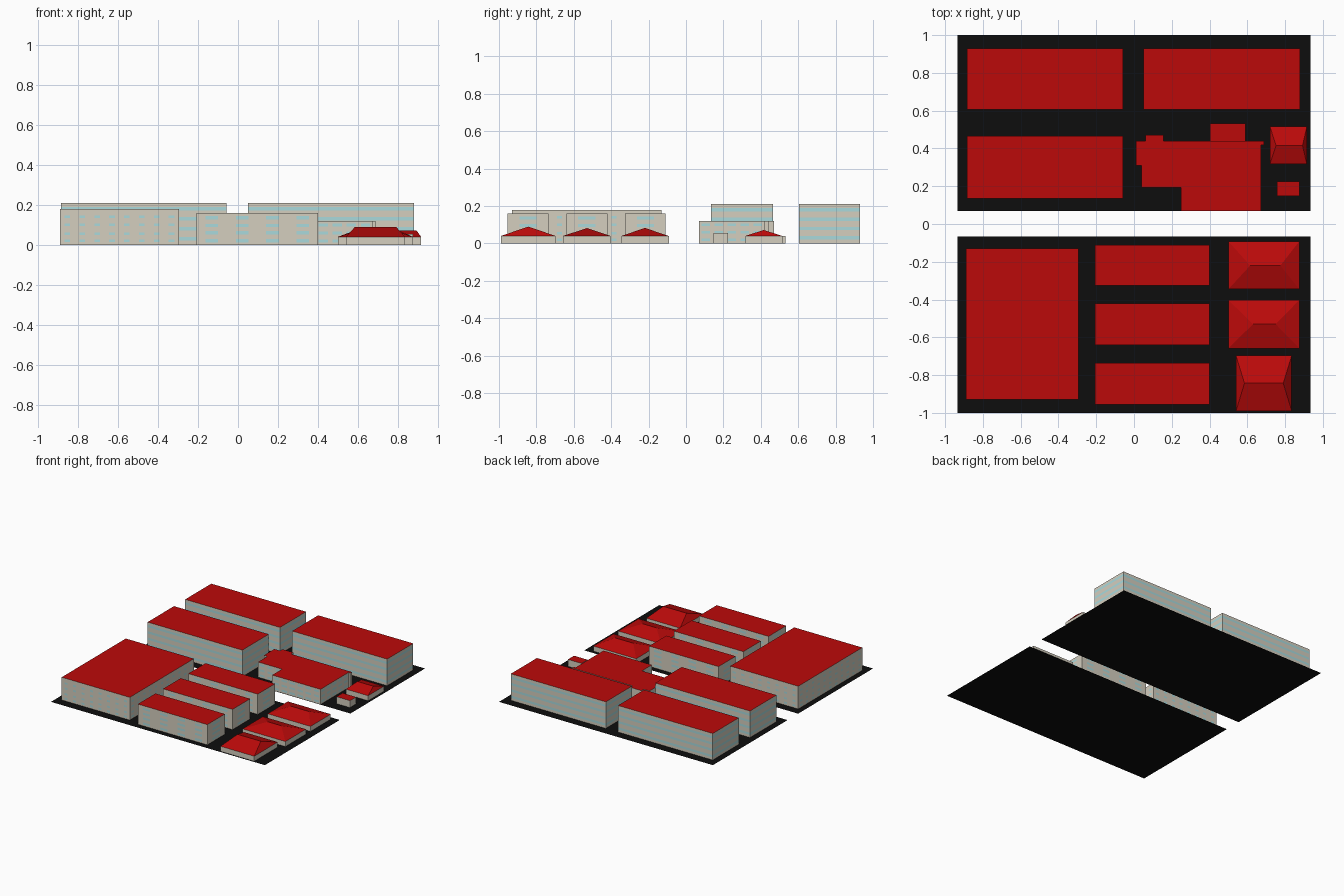
import bpy, bmesh
from mathutils import Vector

if "Cube" in bpy.data.objects:
    bpy.data.objects.remove(bpy.data.objects["Cube"])


def material(name, rgb):
    m = bpy.data.materials.new(name)
    m.diffuse_color = (*rgb, 1)
    m.use_nodes = True
    m.node_tree.nodes["Principled BSDF"].inputs["Base Color"].default_value = m.diffuse_color
    return m


WALL = material("wall", (0.66, 0.62, 0.52))
ROOF = material("roof", (0.5, 0.003, 0.003))
GLASS = material("glass", (0.4, 0.7, 0.72))
TARMAC = material("tarmac", (0.004, 0.004, 0.004))


def finish(name, bm, mats):
    me = bpy.data.meshes.new(name)
    bm.to_mesh(me)
    bm.free()
    for m in mats:
        me.materials.append(m)
    ob = bpy.data.objects.new(name, me)
    bpy.context.collection.objects.link(ob)
    return ob


def face(bm, pts, slot=0):
    f = bm.faces.new([bm.verts.new(p) for p in pts])
    f.material_index = slot


def rect(x0, x1, y0, y1):
    return [(x0, y0), (x1, y0), (x1, y1), (x0, y1)]


def block(name, outline, h, rows=(), pitch=None, fill=1.0, tall=0.02):
    """Flat-roofed building: walls, roof and rows of window panes."""
    bm = bmesh.new()
    n = len(outline)
    low = [bm.verts.new((x, y, 0)) for x, y in outline]
    top = [bm.verts.new((x, y, h)) for x, y in outline]
    for i in range(n):
        j = (i + 1) % n
        bm.faces.new((low[i], low[j], top[j], top[i]))
    bm.faces.new(top).material_index = 1
    # Window panes just proud of each wall
    for i in range(n):
        a = Vector((*outline[i], 0))
        b = Vector((*outline[(i + 1) % n], 0))
        length = (b - a).length
        if length < 0.1:
            continue
        d = (b - a) / length
        out = Vector((d.y, -d.x, 0)) * 0.0008
        count = max(1, round(length / pitch)) if pitch else 1
        step = length / count
        for z in rows:
            for k in range(count):
                p = a + out + d * step * (k + 0.5 - fill / 2)
                q = p + d * step * fill
                z0, z1 = Vector((0, 0, z - tall / 2)), Vector((0, 0, z + tall / 2))
                face(bm, (p + z0, q + z0, q + z1, p + z1), 2)
    return finish(name, bm, (WALL, ROOF, GLASS))


def house(name, x0, x1, y0, y1, r0, r1, ry, peak, eave=0.04):
    """Small house with a hipped roof; the ridge runs from r0 to r1 at ry."""
    block(name + "_walls", rect(x0, x1, y0, y1), eave)
    bm = bmesh.new()
    a, b, c, d = [bm.verts.new((x, y, eave)) for x, y in rect(x0, x1, y0, y1)]
    e, f = [bm.verts.new((x, ry, peak)) for x in (r0, r1)]
    for vs in ((a, b, f, e), (b, c, f), (c, d, e, f), (d, a, e)):
        bm.faces.new(vs)
    finish(name + "_roof", bm, (ROOF,))


# Two ground plates with the street gap between them
for name, y0, y1 in (("north_ground", 0.068, 1.0), ("south_ground", -1.0, -0.065)):
    bm = bmesh.new()
    face(bm, [(x, y, 0) for x, y in rect(-0.935, 0.935, y0, y1)])
    finish(name, bm, (TARMAC,))

# Tall blocks with continuous window bands
bands = (0.03, 0.08, 0.13, 0.18)
for name, r in (("northwest_block", (-0.885, -0.057, 0.605, 0.93)),
                ("northeast_block", (0.05, 0.88, 0.605, 0.93)),
                ("west_block", (-0.885, -0.057, 0.135, 0.465))):
    block(name, rect(*r), 0.21, bands, tall=0.018)

# Big southwest block and three terraces with separate windows
block("southwest_block", rect(-0.89, -0.295, -0.93, -0.13), 0.18,
      (0.02, 0.055, 0.1, 0.14), 0.075, 0.38, 0.014)
for i, (y0, y1) in enumerate(((-0.325, -0.11), (-0.64, -0.42), (-0.955, -0.735))):
    block(f"terrace_{i + 1}", rect(-0.207, 0.4, y0, y1), 0.16,
          (0.02, 0.06, 0.097, 0.135), 0.15, 0.42, 0.016)

# Central stepped building with its low annexe and a shed
central = [(0.25, 0.07), (0.672, 0.07), (0.672, 0.418), (0.687, 0.418),
           (0.687, 0.44), (0.155, 0.44), (0.155, 0.47), (0.06, 0.47),
           (0.06, 0.44), (0.01, 0.44), (0.01, 0.31), (0.04, 0.31),
           (0.04, 0.193), (0.25, 0.193)]
block("central_block", central, 0.12, (0.02, 0.06, 0.1), 0.07, 0.65, 0.015)
block("annexe", rect(0.402, 0.59, 0.44, 0.532), 0.04)
block("shed", rect(0.757, 0.875, 0.148, 0.224), 0.055)

# Hip-roofed houses
house("house_1", 0.5, 0.875, -0.345, -0.092, 0.615, 0.775, -0.22, 0.083)
house("house_2", 0.5, 0.875, -0.658, -0.403, 0.63, 0.75, -0.53, 0.082)
house("house_3", 0.54, 0.835, -0.99, -0.697, 0.585, 0.79, -0.843, 0.09)
house("house_4", 0.72, 0.915, 0.318, 0.515, 0.752, 0.892, 0.415, 0.072)
